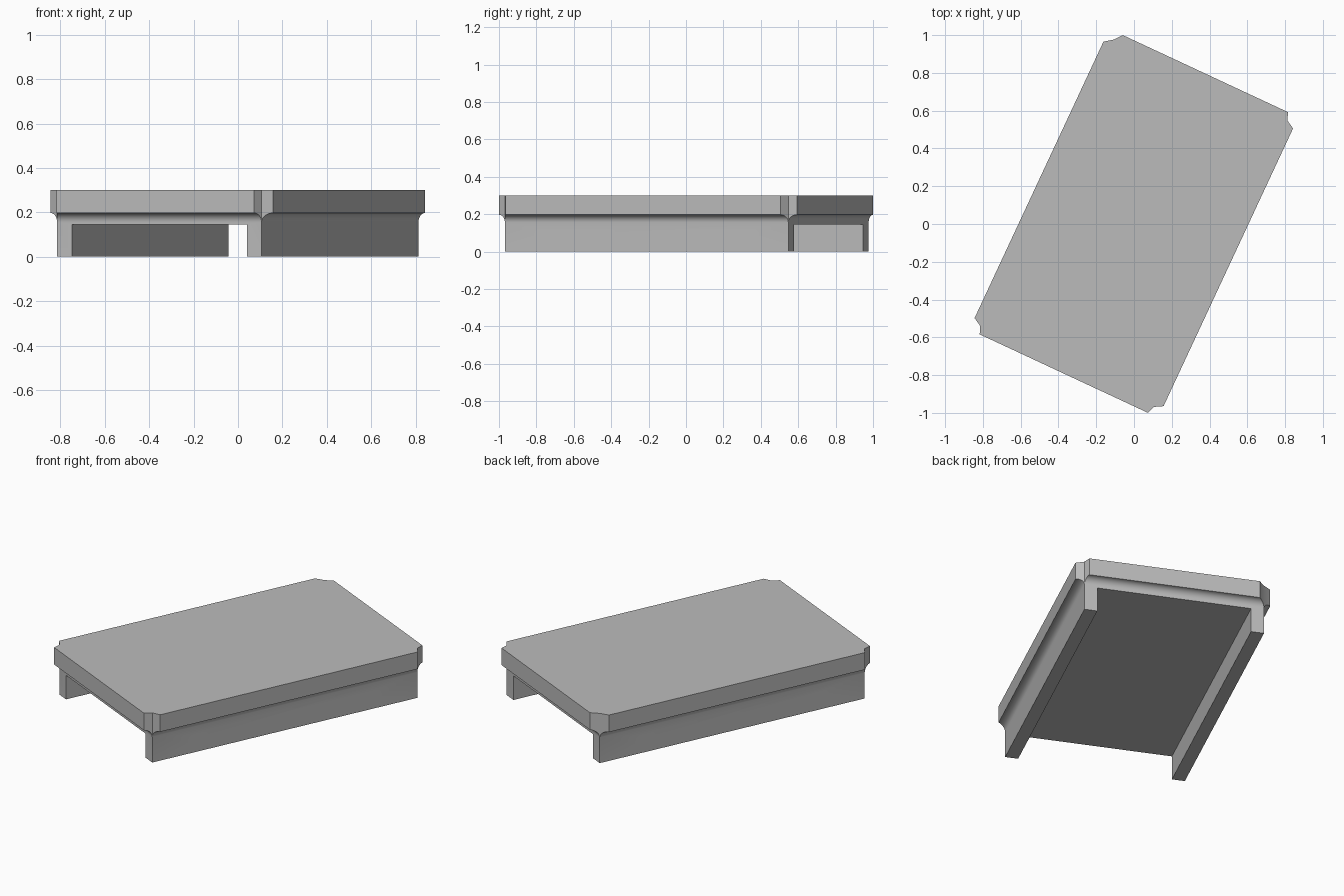
import bpy, bmesh, math

if "Cube" in bpy.data.objects:
    bpy.data.objects.remove(bpy.data.objects["Cube"], do_unlink=True)

HALF_W, HALF_L, HEIGHT = 0.508, 0.836, 0.30   # body below the overhang
OVER_W, OVER_L = 0.044, 0.042                 # overhang of the top slab
COVE_LOW, COVE_TOP = 0.155, 0.197
LEG, CHANNEL = 0.073, 0.145
TURN = math.radians(-25)
PLACE = (-0.001, 0.004, 0)

grey = bpy.data.materials.new("plain grey")
grey.use_nodes = True
colour = (0.5, 0.5, 0.5, 1)
grey.diffuse_color = colour
grey.node_tree.nodes["Principled BSDF"].inputs["Base Color"].default_value = colour


def make_object(name, bm):
    bmesh.ops.recalc_face_normals(bm, faces=bm.faces)
    mesh = bpy.data.meshes.new(name)
    bm.to_mesh(mesh)
    bm.free()
    mesh.materials.append(grey)
    obj = bpy.data.objects.new(name, mesh)
    bpy.context.collection.objects.link(obj)
    obj.location = PLACE
    obj.rotation_euler.z = TURN
    return obj


def outline(t):
    """Rectangle with notched corners; t goes from body (0) to full overhang (1)."""
    points = []
    for sx, sy in ((1, 1), (-1, 1), (-1, -1), (1, -1)):
        plain = (sx, sy) == (-1, 1)           # one corner is a straight chamfer
        end_back, side_back = (0.035, 0.033) if plain else (0.017, 0.025)
        corner = [(OVER_W, -side_back), (0, 0), (-end_back, OVER_L)]
        if sx != sy:
            corner.reverse()
        points += [(sx * (HALF_W + t * a), sy * (HALF_L + t * b)) for a, b in corner]
    return points


# Block with a concave moulding under the slab edge
STEPS = 8
levels = [(0, 0)]
for i in range(STEPS + 1):
    a = math.pi / 2 * i / STEPS
    levels.append((COVE_LOW + (COVE_TOP - COVE_LOW) * math.sin(a), 1 - math.cos(a)))
levels.append((HEIGHT, 1))

bm = bmesh.new()
rings = [[bm.verts.new((x, y, z)) for x, y in outline(t)] for z, t in levels]
for low, high in zip(rings, rings[1:]):
    for i in range(len(low)):
        j = (i + 1) % len(low)
        bm.faces.new((low[i], low[j], high[j], high[i]))
bm.faces.new(rings[0][::-1])
bm.faces.new(rings[-1])
bmesh.ops.remove_doubles(bm, verts=bm.verts, dist=1e-5)
platform = make_object("platform_with_side_rails", bm)

# Channel cutter that leaves the two side rails
cutters = []
bm = bmesh.new()
bmesh.ops.create_cube(bm, size=1)
for v in bm.verts:
    v.co.x *= 2 * (HALF_W - LEG)
    v.co.y *= 3
    v.co.z = CHANNEL if v.co.z > 0 else -0.2
cutters.append(make_object("channel_cutter", bm))

# Three bolt holes through both rails
for y in (-0.565, 0, 0.565):
    bm = bmesh.new()
    bmesh.ops.create_cone(bm, cap_ends=True, segments=32, radius1=0.038,
                          radius2=0.038, depth=2)
    for v in bm.verts:
        v.co = (v.co.z, v.co.y + y, v.co.x + 0.071)
    cutters.append(make_object("hole_cutter", bm))

for cutter in cutters:
    cutter.hide_render = True
    mod = platform.modifiers.new("cut", 'BOOLEAN')
    mod.operation = 'DIFFERENCE'
    mod.solver = 'EXACT'
    mod.object = cutter

# Bake the cuts and drop the cutters
bpy.context.view_layer.update()
depsgraph = bpy.context.evaluated_depsgraph_get()
baked = bpy.data.meshes.new_from_object(platform.evaluated_get(depsgraph))
platform.modifiers.clear()
platform.data = baked
for cutter in cutters:
    bpy.data.objects.remove(cutter, do_unlink=True)

# Smooth moulding and holes, crisp edges elsewhere
for obj in bpy.context.selected_objects:
    obj.select_set(False)
platform.select_set(True)
bpy.context.view_layer.objects.active = platform
bpy.ops.object.shade_smooth_by_angle(angle=math.radians(20))
